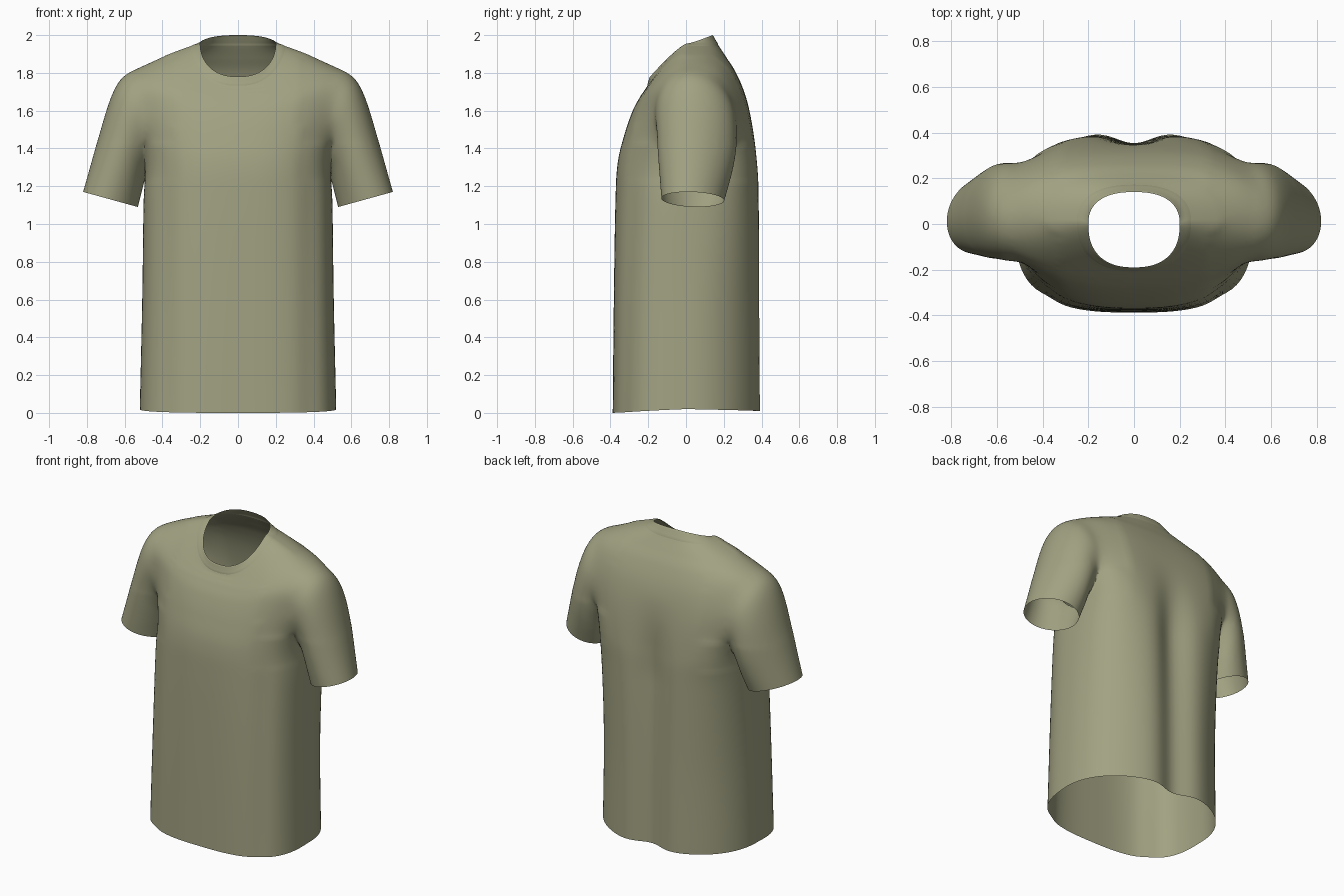
import bpy, bmesh, math

if "Cube" in bpy.data.objects:
    bpy.data.objects.remove(bpy.data.objects["Cube"])

fabric = bpy.data.materials.new("olive fabric")
fabric.diffuse_color = (0.36, 0.36, 0.225, 1)
fabric.use_nodes = True
fabric.node_tree.nodes["Principled BSDF"].inputs["Base Color"].default_value = fabric.diffuse_color
cap_mat = bpy.data.materials.new("temporary cap")
SEG = 112


def spline(keys, u):
    """Catmull-Rom through a list of equal-length tuples."""
    i = min(int(u), len(keys) - 2)
    t = u - i
    p0, p1 = keys[max(i - 1, 0)], keys[i]
    p2, p3 = keys[i + 1], keys[min(i + 2, len(keys) - 1)]
    return [0.5 * (2 * b + (c - a) * t + (2 * a - 5 * b + 4 * c - d) * t * t
                   + (3 * b - a - 3 * c + d) * t ** 3)
            for a, b, c, d in zip(p0, p1, p2, p3)]


# Body rings: half width, side y, front y, back y, side z, front z, back z,
# front and back squareness (2 is an ellipse), curve of the ring's tilt
BODY = [
    (.520, .00, -.388, .418, .020, .000, .010, 2.9, 2.1, 1.2),
    (.507, .00, -.382, .412, .60, .60, .60, 2.8, 2.2, 1.2),
    (.500, .00, -.374, .400, 1.10, 1.10, 1.10, 2.6, 2.7, 1.4),
    (.492, .01, -.362, .382, 1.31, 1.32, 1.32, 2.6, 3.6, 1.6),
    (.525, .03, -.324, .353, 1.50, 1.48, 1.52, 2.6, 3.9, 1.8),
    (.550, .035, -.282, .315, 1.68, 1.60, 1.68, 2.6, 3.4, 1.9),
    (.560, .03, -.245, .265, 1.80, 1.67, 1.80, 2.6, 2.7, 1.9),
    (.420, .015, -.222, .215, 1.876, 1.705, 1.88, 2.6, 2.4, 1.8),
    (.250, .01, -.205, .172, 1.942, 1.732, 1.945, 2.4, 2.4, 1.5),
    (.200, .00, -.190, .140, 1.953, 1.780, 2.0, 2.4, 2.4, 1.2),
]
COLLAR_U = 8


def body_ring(u):
    a, yc, yf, yb, zs, zf, zb, nf, nb, tilt = spline(BODY, u)
    pts = []
    for i in range(SEG):
        t = 2 * math.pi * i / SEG
        c, s = math.cos(t), math.sin(t)
        depth, ze, n = (yb - yc, zb, nb) if s > 0 else (yc - yf, zf, nf)
        r = (abs(c) ** n + abs(s) ** n) ** (-1 / n)
        x, y = a * c * r, yc + depth * s * r
        z = zs + (ze - zs) * abs(s * r) ** tilt
        # soft drape folds, fading out towards the chest
        fade = max(0, min(1, (1.65 - z) / .6))
        fade *= fade * (3 - 2 * fade)
        if s > 0:
            y -= .064 * fade * math.exp(-(x / .115) ** 2)
        else:
            y += .010 * fade * math.exp(-((abs(x) - .38) / .05) ** 2)
        pts.append((x, y, z))
    return pts


# Sleeve rings: outer x, z, inner x, z, front y, back y
SLEEVE = [
    (.42, 1.84, .36, 1.42, -.13, .20),
    (.57, 1.812, .43, 1.33, -.165, .265),
    (.645, 1.745, .46, 1.30, -.16, .268),
    (.70, 1.60, .485, 1.26, -.152, .265),
    (.75, 1.42, .505, 1.19, -.143, .245),
    (.82, 1.17, .53, 1.09, -.128, .20),
]


def sleeve_ring(u, side):
    xo, zo, xi, zi, yf, yb = spline(SLEEVE, u)
    pts = []
    for i in range(SEG):
        t = 2 * math.pi * i / SEG
        c, s = math.cos(t), math.sin(t)
        pts.append((side * ((xo + xi) / 2 + (xo - xi) / 2 * c),
                    (yf + yb) / 2 + (yb - yf) / 2 * s - .025 * c,
                    (zo + zi) / 2 + (zo - zi) / 2 * c))
    return pts


def loft(name, rings, capped=True):
    bm = bmesh.new()
    rows = [[bm.verts.new(p) for p in ring] for ring in rings]
    for a, b in zip(rows, rows[1:]):
        for i in range(SEG):
            j = (i + 1) % SEG
            bm.faces.new((a[i], a[j], b[j], b[i]))
    if capped:  # fan caps, marked with the second slot for later removal
        for row in (rows[0], rows[-1]):
            mid = bm.verts.new([sum(v.co[k] for v in row) / SEG for k in range(3)])
            for i in range(SEG):
                bm.faces.new((row[i], row[(i + 1) % SEG], mid)).material_index = 1
        bmesh.ops.recalc_face_normals(bm, faces=bm.faces)
    mesh = bpy.data.meshes.new(name)
    bm.to_mesh(mesh)
    bm.free()
    obj = bpy.data.objects.new(name, mesh)
    bpy.context.collection.objects.link(obj)
    mesh.materials.append(fabric)
    if capped:
        mesh.materials.append(cap_mat)
    return obj


def smooth(obj):
    bpy.ops.object.select_all(action='DESELECT')
    obj.select_set(True)
    bpy.context.view_layer.objects.active = obj
    bpy.ops.object.shade_smooth_by_angle(angle=math.radians(50))


# Shirt: body joined with both sleeves
shirt = loft("shirt_body", [body_ring(COLLAR_U * i / 72) for i in range(73)])
bpy.context.view_layer.objects.active = shirt
for side in (-1, 1):
    sleeve = loft("sleeve", [sleeve_ring(5 * i / 35, side) for i in range(36)])
    mod = shirt.modifiers.new("join", 'BOOLEAN')
    mod.operation, mod.solver, mod.object = 'UNION', 'EXACT', sleeve
    bpy.ops.object.modifier_apply(modifier=mod.name)
    bpy.data.objects.remove(sleeve)

# Open the hem, neck and cuffs, then soften the armhole joints
bm = bmesh.new()
bm.from_mesh(shirt.data)
bmesh.ops.delete(bm, geom=[f for f in bm.faces if f.material_index == 1], context='FACES')
bmesh.ops.remove_doubles(bm, verts=bm.verts, dist=.004)
for low, repeats in ((1.22, 6), (1.42, 30)):
    joint = [v for v in bm.verts if abs(v.co.x) > .33 and low < v.co.z < 1.89]
    for _ in range(repeats):
        bmesh.ops.smooth_vert(bm, verts=joint, factor=.5,
                              use_axis_x=True, use_axis_y=True, use_axis_z=True)
bm.to_mesh(shirt.data)
bm.free()
shirt.data.materials.pop(index=1)
bpy.data.materials.remove(cap_mat)
smooth(shirt)

# Collar: ribbed band standing slightly proud of the body
collar = loft("collar", [body_ring(COLLAR_U + i / 8) for i in range(9)], capped=False)
normals = [v.normal.copy() for v in collar.data.vertices]
for v, n in zip(collar.data.vertices, normals):
    if SEG <= v.index < 8 * SEG:
        v.co += n * .002
smooth(collar)
